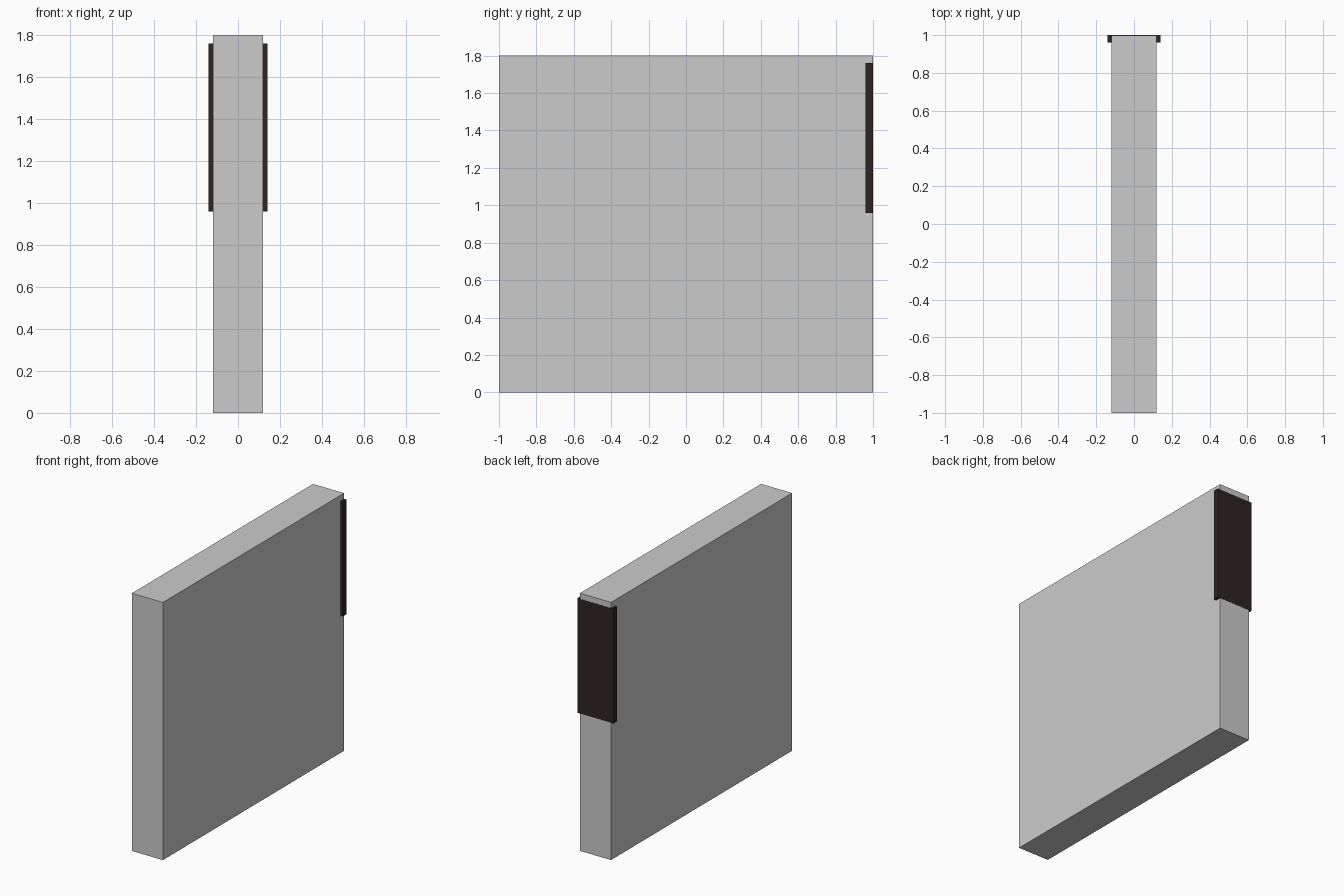
import bpy

default_cube = bpy.data.objects.get("Cube")
if default_cube:
    bpy.data.objects.remove(default_cube, do_unlink=True)


def make_material(name, rgb):
    mat = bpy.data.materials.new(name)
    mat.use_nodes = True
    colour = (*rgb, 1.0)
    mat.diffuse_color = colour
    mat.node_tree.nodes["Principled BSDF"].inputs["Base Color"].default_value = colour
    return mat


def make_box(name, low, high, mat):
    centre = [(a + b) / 2 for a, b in zip(low, high)]
    bpy.ops.mesh.primitive_cube_add(size=1, location=centre)
    box = bpy.context.object
    box.name = name
    box.scale = [b - a for a, b in zip(low, high)]
    bpy.ops.object.transform_apply(location=False, rotation=False, scale=True)
    box.data.materials.append(mat)
    return box


grey = make_material("light grey", (0.6, 0.6, 0.6))
dark = make_material("dark brown", (0.026, 0.018, 0.017))

# Upright slab, its back a hair short of the strip so the faces do not clash
make_box("wall_panel", (-0.12, -1, 0), (0.12, 0.999, 1.8), grey)

# Dark strip let into the upper back edge, standing proud on both sides
make_box("back_edge_strip", (-0.14, 0.96, 0.96), (0.14, 1, 1.76), dark)
